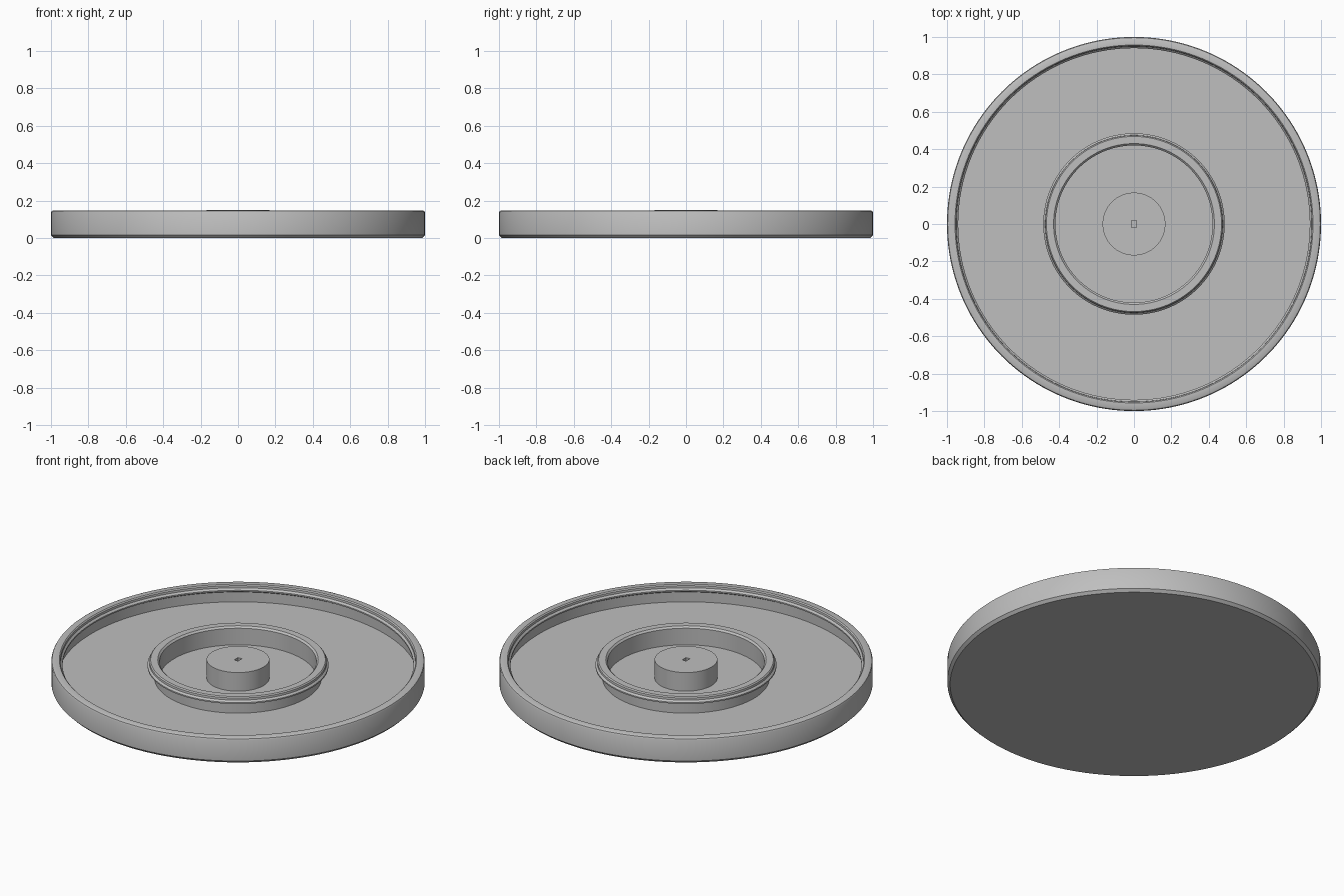
import bpy
import bmesh
from math import cos, sin, tau, radians

SEGMENTS = 160

if "Cube" in bpy.data.objects:
    bpy.data.objects.remove(bpy.data.objects["Cube"], do_unlink=True)

grey = bpy.data.materials.new("plain grey")
grey.use_nodes = True
colour = (0.52, 0.52, 0.52, 1)
grey.diffuse_color = colour
grey.node_tree.nodes["Principled BSDF"].inputs["Base Color"].default_value = colour


def lathe(name, profile, loop=False):
    """Spin (radius, height) points about z; close as a loop or cap both ends."""
    bm = bmesh.new()
    rings = [[bm.verts.new((r * cos(tau * i / SEGMENTS), r * sin(tau * i / SEGMENTS), z))
              for i in range(SEGMENTS)] for r, z in profile]
    pairs = list(zip(rings, rings[1:]))
    if loop:
        pairs.append((rings[-1], rings[0]))
    else:
        bm.faces.new(rings[0])
        bm.faces.new(rings[-1])
    for a, b in pairs:
        for i in range(SEGMENTS):
            j = (i + 1) % SEGMENTS
            bm.faces.new((a[i], a[j], b[j], b[i]))
    bmesh.ops.recalc_face_normals(bm, faces=bm.faces)
    mesh = bpy.data.meshes.new(name)
    bm.to_mesh(mesh)
    bm.free()
    mesh.materials.append(grey)
    obj = bpy.data.objects.new(name, mesh)
    bpy.context.collection.objects.link(obj)
    return obj


FLOOR = 0.04
TOP = 0.148

# Round tray: chamfered foot, rounded rim, inward snap bead, flat floor
tray = lathe("tray", [
    (0.985, 0), (1, 0.015), (1, TOP - 0.012), (0.996, TOP - 0.004), (0.988, TOP),
    (0.957, TOP), (0.951, TOP - 0.006), (0.95, 0.13), (0.94, 0.12), (0.94, 0.112),
    (0.965, 0.098), (0.965, FLOOR)])

# Inner collar with an outward snap bead
collar = lathe("collar", [
    (0.42, FLOOR - 0.01), (0.42, TOP - 0.01), (0.43, TOP), (0.468, TOP),
    (0.474, TOP - 0.006), (0.475, 0.13), (0.485, 0.12), (0.485, 0.112),
    (0.447, 0.098), (0.447, FLOOR - 0.01)], loop=True)

# Centre post with a small square socket in its top
post = lathe("center_post", [(0.168, FLOOR - 0.01), (0.168, 0.15)])
bpy.ops.mesh.primitive_cube_add(size=1, location=(0, 0, 0.15))
cutter = bpy.context.object
cutter.name = "socket_cutter"
cutter.scale = (0.026, 0.036, 0.06)
cutter.hide_render = True
cutter.data.materials.append(grey)
cut = post.modifiers.new("socket", "BOOLEAN")
cut.operation = "DIFFERENCE"
cut.solver = "EXACT"
cut.object = cutter
bpy.ops.object.select_all(action="DESELECT")
post.select_set(True)
bpy.context.view_layer.objects.active = post
bpy.ops.object.modifier_apply(modifier=cut.name)
bpy.data.objects.remove(cutter, do_unlink=True)

# Smooth walls with crisp edges
for obj in (tray, collar, post):
    obj.select_set(True)
bpy.ops.object.shade_smooth_by_angle(angle=radians(30))
